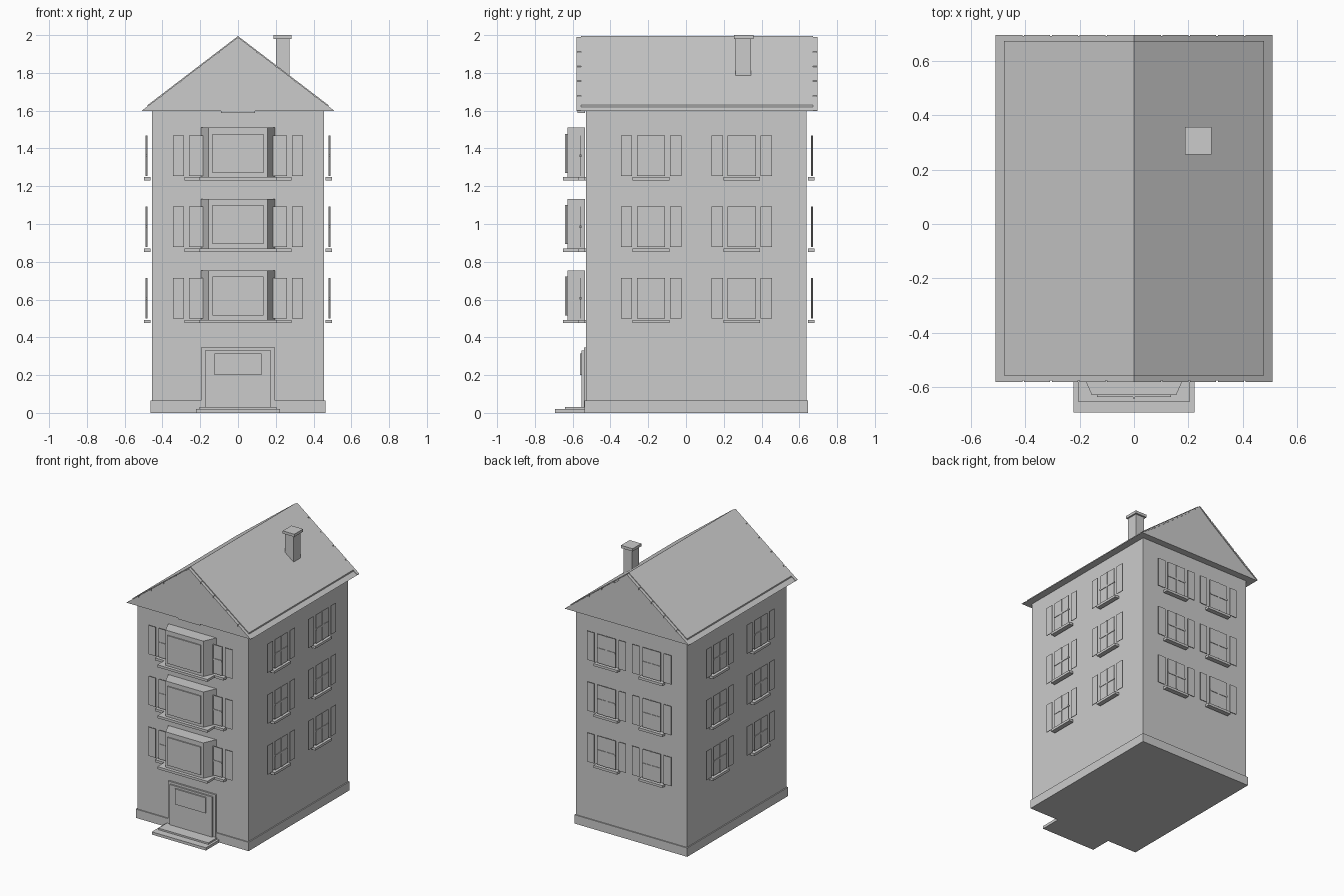
import bpy
import bmesh
from mathutils import Matrix, Vector

old = bpy.data.objects.get("Cube")
if old:
    bpy.data.objects.remove(old, do_unlink=True)

grey = bpy.data.materials.new("plain grey")
grey.use_nodes = True
grey.diffuse_color = (0.6, 0.6, 0.6, 1)
grey.node_tree.nodes["Principled BSDF"].inputs["Base Color"].default_value = (0.6, 0.6, 0.6, 1)

CY = 0.055            # middle of the house in depth
HALF_W, HALF_D = 0.455, 0.584
FLOORS = (0.5, 0.878, 1.255)   # window bottoms


def finish(name, bm):
    bmesh.ops.recalc_face_normals(bm, faces=bm.faces)
    mesh = bpy.data.meshes.new(name)
    bm.to_mesh(mesh)
    bm.free()
    mesh.materials.append(grey)
    obj = bpy.data.objects.new(name, mesh)
    bpy.context.collection.objects.link(obj)
    return obj


def add_box(bm, x, y, z, frame=Matrix()):
    lo, hi = Vector((x[0], y[0], z[0])), Vector((x[1], y[1], z[1]))
    place = Matrix.Translation((lo + hi) / 2) @ Matrix.Diagonal((hi - lo).to_4d())
    bmesh.ops.create_cube(bm, size=1, matrix=frame @ place)


def box(name, x, y, z):
    bm = bmesh.new()
    add_box(bm, x, y, z)
    return finish(name, bm)


def add_prism(bm, points, offset):
    """Extrude a closed outline along the offset."""
    face = bm.faces.new([bm.verts.new(p) for p in points])
    out = bmesh.ops.extrude_face_region(bm, geom=[face])
    moved = [v for v in out["geom"] if isinstance(v, bmesh.types.BMVert)]
    bmesh.ops.translate(bm, verts=moved, vec=offset)


# Body and plinth
box("walls", (-HALF_W, HALF_W), (CY - HALF_D, CY + HALF_D), (0, 1.6))
box("plinth", (-0.463, 0.463), (CY - 0.592, CY + 0.592), (0, 0.065))

# Roof: gabled block, raised covering on both slopes, split verge strips
EAVE, BASE, APEX = 0.508, 1.597, 1.985


def roof_z(x):
    return APEX - (APEX - BASE) * abs(x) / EAVE


bm = bmesh.new()
add_prism(bm, [(-EAVE, -0.575, BASE), (EAVE, -0.575, BASE), (0, -0.575, APEX)], (0, 1.265, 0))
finish("roof", bm)

bm = bmesh.new()
add_prism(bm, [(x, -0.556, roof_z(x) + h) for x, h in
               ((-0.478, 0), (0, 0), (0.478, 0), (0.478, 0.01), (0, 0.01), (-0.478, 0.01))],
          (0, 1.228, 0))
finish("roof_covering", bm)

bm = bmesh.new()
step = EAVE / 5
for side in (-1, 1):
    for y in (-0.58, 0.672):
        for i in range(5):
            a = side * (i * step + (0.003 if i else 0))
            b = side * ((i + 1) * step - (0.003 if i < 4 else 0))
            add_prism(bm, [(a, y, roof_z(a) - 0.01 * (i > 0)), (b, y, roof_z(b) - 0.01 * (i < 4)),
                           (b, y, roof_z(b) + 0.004), (a, y, roof_z(a) + 0.004)], (0, 0.023, 0))
finish("verge_strips", bm)
box("gable_bracket", (-0.09, 0.09), (-0.575, -0.535), (1.588, 1.6))

# Chimney
box("chimney", (0.2, 0.272), (0.263, 0.345), (1.75, 1.985))
box("chimney_cap", (0.188, 0.284), (0.255, 0.357), (1.98, 2.0))

# Windows on all four walls: local x runs along the wall, local -y points out
shutters, panes, bars, sills = (bmesh.new() for _ in range(4))
for turn, dist, gap in ((0, HALF_D, 0.185), (1, HALF_W, 0.24), (2, HALF_D, 0.185), (3, HALF_W, 0.24)):
    spin = Matrix.Rotation(turn * 1.5707963, 4, "Z")
    wall = Matrix.Translation((0, CY, 0)) @ spin @ Matrix.Translation((0, -dist, 0))
    for z in FLOORS:
        for u in (-gap, gap):
            mid = z + 0.107
            thin = (-0.030, -0.026)
            for s in (-1, 1):
                add_box(shutters, sorted((u + s * 0.1, u + s * 0.16)), thin, (z, z + 0.214), wall)
                for low, high in ((z, mid - 0.006), (mid + 0.006, z + 0.214)):
                    add_box(panes, sorted((u + s * 0.006, u + s * 0.075)), thin, (low, high), wall)
            add_box(bars, (u - 0.006, u + 0.006), (-0.034, -0.024), (z, z + 0.214), wall)
            add_box(bars, (u - 0.075, u + 0.075), (-0.034, -0.024), (mid - 0.006, mid + 0.006), wall)
            add_box(sills, (u - 0.097, u + 0.097), (-0.042, -0.008), (z - 0.025, z - 0.007), wall)
finish("shutters", shutters)
finish("window_panes", panes)
finish("window_bars", bars)
finish("window_sills", sills)

# Bay windows on the front
bays, glass, mullions, ledges = (bmesh.new() for _ in range(4))
for z in FLOORS:
    add_prism(bays, [(-0.197, -0.535, z - 0.008), (-0.155, -0.628, z - 0.008),
                     (0.155, -0.628, z - 0.008), (0.197, -0.535, z - 0.008)], (0, 0, 0.263))
    add_box(glass, (-0.136, 0.136), (-0.636, -0.626), (z + 0.015, z + 0.222))
    add_box(mullions, (-0.004, 0.004), (-0.641, -0.626), (z + 0.015, z + 0.222))
    add_box(ledges, (-0.205, 0.205), (-0.652, -0.53), (z - 0.025, z - 0.007))
finish("bay_windows", bays)
finish("bay_glass", glass)
finish("bay_mullions", mullions)
finish("bay_sills", ledges)

# Entrance
box("door_frame", (-0.195, 0.195), (-0.541, -0.52), (0, 0.347))
box("door", (-0.175, 0.175), (-0.552, -0.52), (0.02, 0.33))
box("door_window", (-0.125, 0.125), (-0.562, -0.55), (0.2, 0.315))
box("lower_step", (-0.222, 0.222), (-0.693, -0.52), (0, 0.02))
box("upper_step", (-0.205, 0.205), (-0.64, -0.52), (0.02, 0.032))
